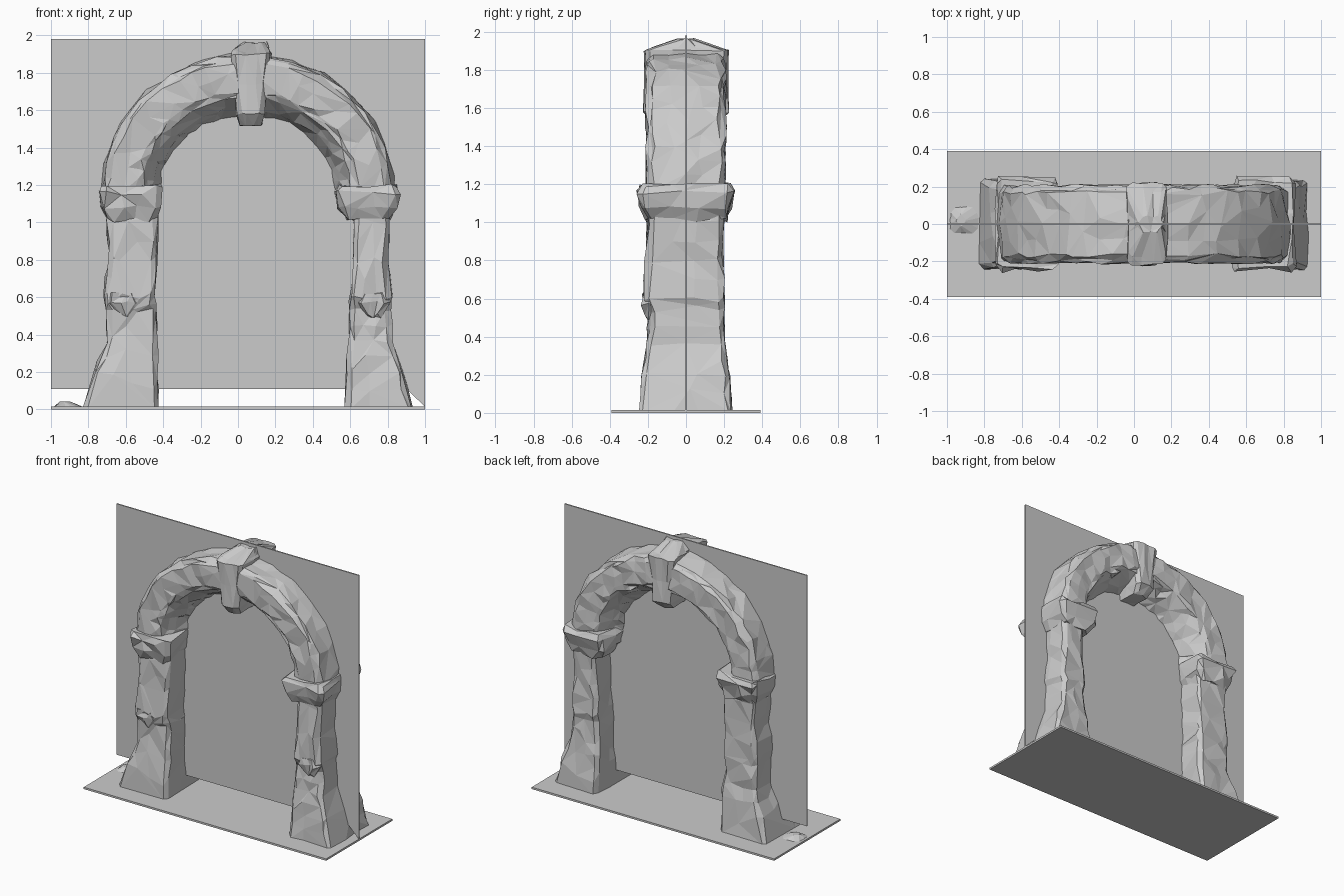
import bpy, bmesh, math, random
from mathutils import Vector

if "Cube" in bpy.data.objects:
    bpy.data.objects.remove(bpy.data.objects["Cube"])

random.seed(7)


def finish(name, bm, keep=1.0):
    bmesh.ops.recalc_face_normals(bm, faces=bm.faces)
    mesh = bpy.data.meshes.new(name)
    bm.to_mesh(mesh)
    bm.free()
    ob = bpy.data.objects.new(name, mesh)
    bpy.context.collection.objects.link(ob)
    if keep < 1:
        mod = ob.modifiers.new("chipped_facets", 'DECIMATE')
        mod.ratio = keep
        mod.use_collapse_triangulate = True
    return ob


def loft(name, rings, rough=0.0, keep=1.0):
    """Skin closed rings, jitter into rough stone, thin to irregular facets."""
    bm = bmesh.new()
    rows = [[bm.verts.new(p) for p in ring] for ring in rings]
    n = len(rows[0])
    for a, b in zip(rows, rows[1:]):
        for i in range(n):
            j = (i + 1) % n
            bm.faces.new((a[i], a[j], b[j], b[i]))
    bm.faces.new(rows[0])
    bm.faces.new(rows[-1])
    for v in bm.verts:
        v.co += Vector([random.uniform(-rough, rough) for _ in range(3)])
        v.co.z = max(v.co.z, 0.005)
    return finish(name, bm, keep)


def split(points, n):
    """Subdivide each edge of a closed outline n times."""
    pts = [Vector(p) for p in points]
    return [a.lerp(b, k / n) for a, b in zip(pts, pts[1:] + pts[:1]) for k in range(n)]


def block_ring(x0, x1, y0, y1, z, n=3, c=0.025):
    out = [(x0 + c, y0, z), (x1 - c, y0, z), (x1, y0 + c, z), (x1, y1 - c, z),
           (x1 - c, y1, z), (x0 + c, y1, z), (x0, y1 - c, z), (x0, y0 + c, z)]
    ring = []
    for i, p in enumerate(out):
        a, b = Vector(p), Vector(out[(i + 1) % 8])
        m = n if i % 2 == 0 else 1
        ring += [a.lerp(b, k / m) for k in range(m)]
    return ring


def block(name, rows, steps=1, rough=0.01, keep=0.6):
    """Stack of rectangular levels (x0, x1, y0, y1, z)."""
    levels = []
    for a, b in zip(rows, rows[1:]):
        levels += [[p + (q - p) * k / steps for p, q in zip(a, b)] for k in range(steps)]
    levels.append(rows[-1])
    return loft(name, [block_ring(*r) for r in levels], rough, keep)


# Ground slab
bm = bmesh.new()
bmesh.ops.create_cube(bm, size=1)
for v in bm.verts:
    v.co = (v.co.x * 2, v.co.y * 0.78, (v.co.z + 0.5) * 0.014)
finish("ground_slab", bm)

# Thin upright panel through the middle of the arch
outline = [(-1, 0.11), (0.9, 0.11), (1, 0.014), (1, 1.98), (-1, 1.98)]
loft("portal_panel", [[(x, y, z) for x, z in outline] for y in (-0.005, 0.005)])

# Pillars with flared feet and a broken ledge half way up
block("left_pillar", [
    (-0.83, -0.43, -0.24, 0.24, 0.005), (-0.77, -0.43, -0.225, 0.225, 0.20),
    (-0.70, -0.435, -0.205, 0.20, 0.36), (-0.70, -0.44, -0.195, 0.195, 0.53),
    (-0.72, -0.44, -0.22, 0.20, 0.61), (-0.69, -0.44, -0.21, 0.195, 0.80),
    (-0.70, -0.43, -0.20, 0.195, 1.0), (-0.69, -0.43, -0.20, 0.20, 1.12)], 2)
block("right_pillar", [
    (0.57, 0.93, -0.24, 0.24, 0.005), (0.585, 0.88, -0.225, 0.225, 0.20),
    (0.59, 0.83, -0.205, 0.20, 0.36), (0.60, 0.81, -0.19, 0.195, 0.53),
    (0.60, 0.82, -0.22, 0.20, 0.61), (0.62, 0.80, -0.21, 0.195, 0.80),
    (0.62, 0.81, -0.20, 0.195, 1.0), (0.60, 0.81, -0.20, 0.20, 1.12)], 2)

# Jutting chips on the pillar ledges
for side, x in (("left", -0.61), ("right", 0.72)):
    block(side + "_ledge_chip", [
        (x - 0.04, x + 0.04, -0.21, -0.13, 0.50), (x - 0.09, x + 0.09, -0.225, -0.13, 0.57),
        (x - 0.08, x + 0.07, -0.22, -0.13, 0.62)], 1, 0.012, 0.8)

# Capitals
for side, x0, x1 in (("left", -0.74, -0.40), ("right", 0.525, 0.86)):
    block(side + "_capital", [
        (x0 + 0.05, x1 - 0.05, -0.205, 0.205, 1.01), (x0 + 0.01, x1 - 0.02, -0.235, 0.23, 1.08),
        (x0, x1, -0.25, 0.25, 1.16), (x0 + 0.02, x1 - 0.01, -0.235, 0.235, 1.195)],
        1, 0.014, 0.8)

# Arch ring: section given as (y, share from inner to outer curve), inner side bulges to y=0
section = [(0, 0), (-0.10, 0.13), (-0.185, 0.29), (-0.205, 0.40), (-0.205, 0.85), (-0.17, 0.97),
           (0, 1.0), (0.17, 0.97), (0.205, 0.85), (0.205, 0.40), (0.19, 0.29), (0.10, 0.13)]
rings = []
steps = 30
for k in range(steps + 1):
    t = math.pi * k / steps
    ring = []
    for p in split([(y, s, 0) for y, s in section], 2):
        a = 0.465 + (0.78 - 0.465) * p.y
        b = 0.395 + (0.725 - 0.395) * p.y
        ring.append((0.05 + a * math.cos(t), p.x, 1.175 + b * math.sin(t)))
    rings.append(ring)
loft("arch_ring", rings, 0.011, 0.55)

# Keystone with a ridged cap
block("keystone", [
    (0.01, 0.13, -0.17, 0.17, 1.52), (-0.005, 0.14, -0.22, 0.22, 1.58),
    (-0.02, 0.155, -0.215, 0.215, 1.74), (-0.035, 0.175, -0.22, 0.22, 1.90),
    (-0.03, 0.17, -0.17, 0.17, 1.915), (0.02, 0.15, -0.04, 0.04, 1.96)], 1, 0.007, 0.8)

# Loose rock chip on the ground corner
block("ground_chip", [(-0.99, -0.82, -0.06, 0.10, 0.005), (-0.95, -0.90, -0.01, 0.05, 0.04)],
      1, 0.004, 1.0)
